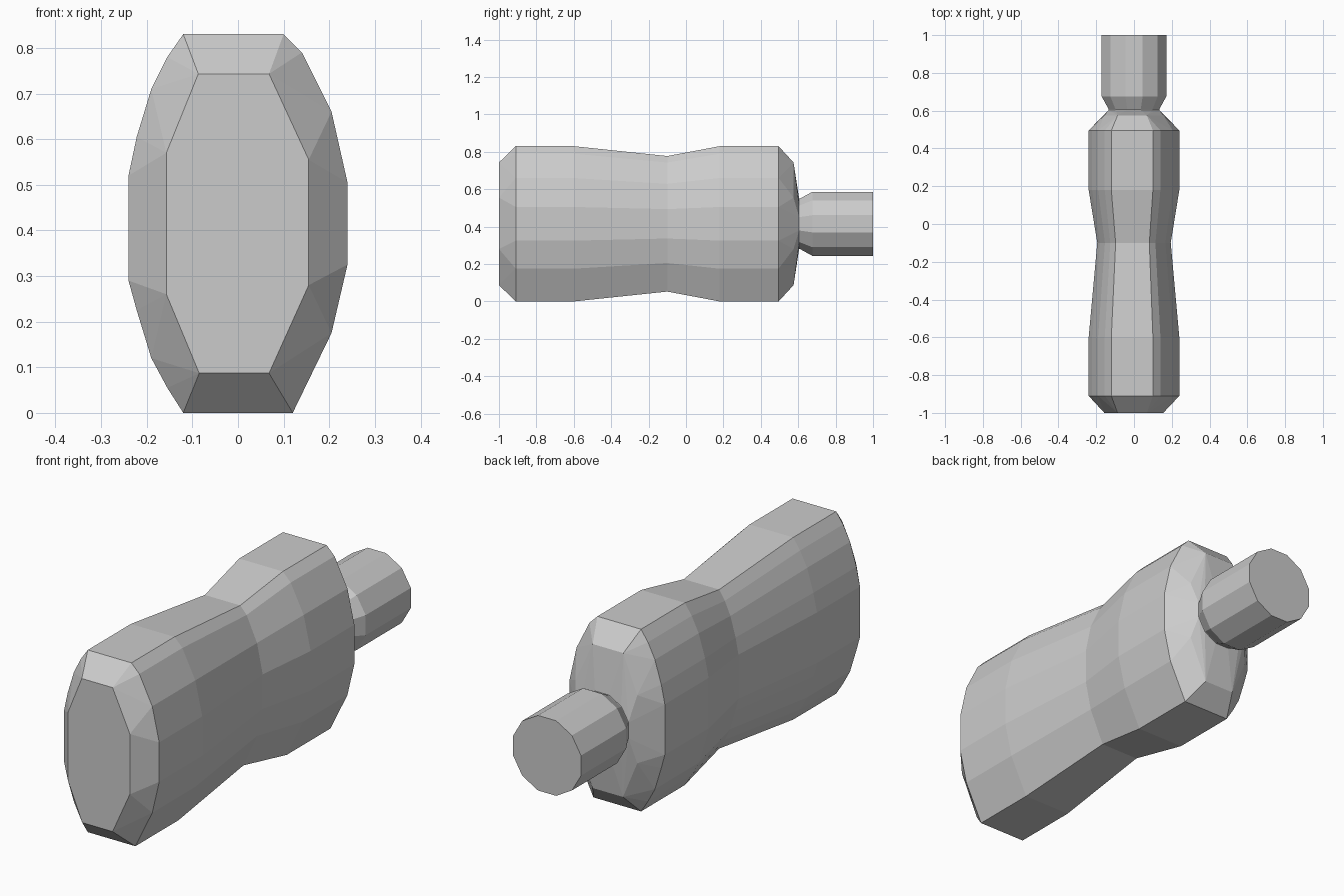
import bpy, bmesh, math

if "Cube" in bpy.data.objects:
    bpy.data.objects.remove(bpy.data.objects["Cube"])

CZ = 0.415
# grip cross-section (x, z), counter-clockwise
OUTLINE = [(.12, 0), (.205, .175), (.24, .325), (.24, .505), (.205, .66), (.14, .79),
           (.10, .83), (-.12, .83), (-.155, .78), (-.19, .71), (-.222, .605), (-.24, .52),
           (-.24, .29), (-.222, .225), (-.19, .12), (-.155, .055), (-.12, 0)]
# smaller chamfered end face
END = [(.068, .087), (.155, .28), (.155, .555), (.068, .743),
       (-.087, .743), (-.157, .57), (-.157, .26), (-.085, .087)]


def section(y, sx=1, sz=1):
    return [(x * sx, y, CZ + (z - CZ) * sz) for x, z in OUTLINE]


def circle(y, r, n=12):
    return [(r * math.cos(math.tau * (i + .5) / n), y,
             CZ + r * math.sin(math.tau * (i + .5) / n)) for i in range(n)]


def loft(bm, rings):
    vs = [[bm.verts.new(p) for p in r] for r in rings]
    for a, b in zip(vs, vs[1:]):
        for i in range(len(a)):
            j = (i + 1) % len(a)
            bm.faces.new((a[i], a[j], b[j], b[i]))
    return vs


def hull_cap(bm, points, open_y):
    """Convex end cap, left open where it meets the body."""
    vs = [bm.verts.new(p) for p in points]
    bmesh.ops.convex_hull(bm, input=vs)
    inner = [f for f in bm.faces if all(abs(v.co.y - open_y) < 1e-4 for v in f.verts)]
    bmesh.ops.delete(bm, geom=inner, context='FACES')


def finish(bm, name):
    loose = [v for v in bm.verts if not v.link_faces]
    bmesh.ops.delete(bm, geom=loose, context='VERTS')
    bmesh.ops.remove_doubles(bm, verts=bm.verts[:], dist=1e-4)
    bmesh.ops.dissolve_limit(bm, angle_limit=math.radians(1),
                             verts=bm.verts[:], edges=bm.edges[:])
    bmesh.ops.recalc_face_normals(bm, faces=bm.faces[:])
    me = bpy.data.meshes.new(name)
    bm.to_mesh(me)
    bm.free()
    bpy.context.collection.objects.link(bpy.data.objects.new(name, me))


# Waisted grip with chamfered front and rounded back shoulder
bm = bmesh.new()
hull_cap(bm, section(-.91) + [(x, -1, z) for x, z in END], -.91)
hull_cap(bm, section(.495) + [(x, .575, z) for x, z in END] + circle(.605, .138), .495)
loft(bm, [section(-.91), section(-.6), section(-.1, .81, .873), section(.18), section(.495)])
finish(bm, "grip")

# Twelve-sided connector stub with narrowed neck
bm = bmesh.new()
rings = loft(bm, [circle(.6, .138), circle(.61, .14), circle(.675, .177), circle(1, .177)])
bm.faces.new(rings[0])
bm.faces.new(rings[-1])
finish(bm, "connector_stub")
